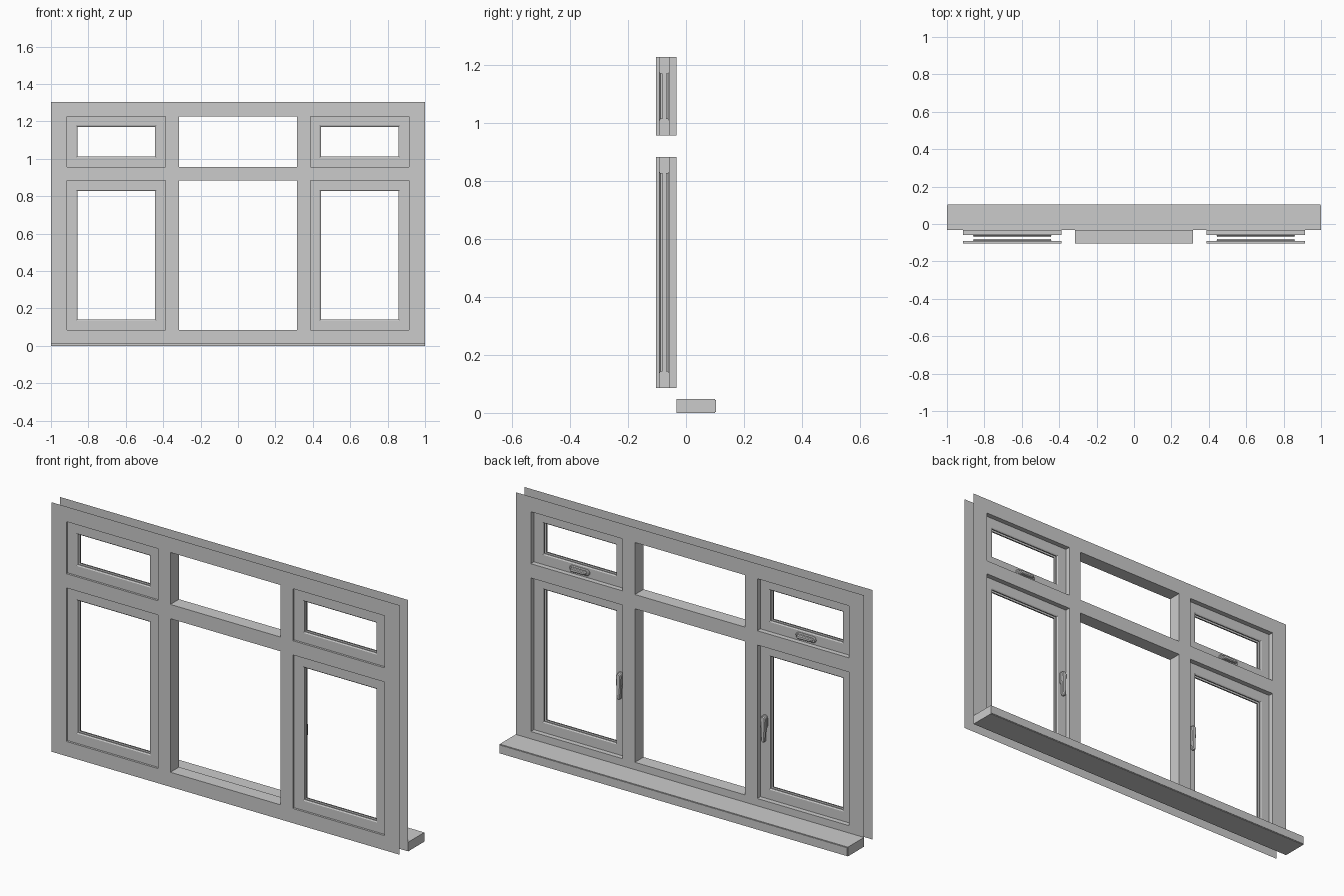
import bpy, bmesh, math

if "Cube" in bpy.data.objects:
    bpy.data.objects.remove(bpy.data.objects["Cube"])

FRONT, BACK = -0.103, -0.032          # frame skins
S_FRONT, S_BACK = -0.092, -0.058      # sash faces
COLS = [(-0.914, -0.387), (-0.316, 0.316), (0.387, 0.914)]
ROWS = [(0.086, 0.883), (0.957, 1.227)]


def make_object(name, bm):
    me = bpy.data.meshes.new(name)
    bm.to_mesh(me)
    bm.free()
    ob = bpy.data.objects.new(name, me)
    bpy.context.collection.objects.link(ob)
    return ob


def rect(col, row, inset, y):
    (x0, x1), (z0, z1) = col, row
    return [(x0 + inset, y, z0 + inset), (x1 - inset, y, z0 + inset),
            (x1 - inset, y, z1 - inset), (x0 + inset, y, z1 - inset)]


def sweep(bm, col, row, profile):
    """Sweep an (inset, y) profile, front to back, round a rectangle."""
    loops = [[bm.verts.new(p) for p in rect(col, row, i, y)] for i, y in profile]
    for a, b in zip(loops, loops[1:]):
        for k in range(4):
            n = (k + 1) % 4
            bm.faces.new((a[k], a[n], b[n], b[k]))


def skin(bm, y, flip):
    """Flat sheet with six window openings."""
    xs = [-1] + [v for c in COLS for v in c] + [1]
    zs = [0.01] + [v for r in ROWS for v in r] + [1.305]
    v = [[bm.verts.new((x, y, z)) for z in zs] for x in xs]
    for i in range(len(xs) - 1):
        for j in range(len(zs) - 1):
            if i % 2 and j % 2:
                continue
            f = [v[i][j], v[i + 1][j], v[i + 1][j + 1], v[i][j + 1]]
            bm.faces.new(f[::-1] if flip else f)


def capsule(bm, cx, cz, half, r_top, r_end, y0, y1, horizontal=False):
    """Rounded, tapered bar lying in the window plane, softened at its back edge."""
    loops = []
    for y, s in ((y0, 0), (y1 - 0.004, 0), (y1, 0.004)):
        pts = []
        for k in range(18):
            top = k < 9
            a = math.pi * (k if top else k - 1) / 8
            r = (r_top if top else r_end) - s
            c = (half - r_top) if top else -(half - r_end)
            u, w = r * math.cos(a), c + r * math.sin(a)
            if horizontal:
                u, w = w, -u
            pts.append(bm.verts.new((cx + u, y, cz + w)))
        loops.append(pts)
    for a, b in zip(loops, loops[1:]):
        for k in range(18):
            n = (k + 1) % 18
            bm.faces.new((a[k], a[n], b[n], b[k]))
    bm.faces.new(loops[-1])
    bm.faces.new(loops[0][::-1])
    bmesh.ops.recalc_face_normals(bm, faces=bm.faces)


# Fixed frame: front and back skins plus reveals of the openings
bm = bmesh.new()
skin(bm, FRONT, False)
skin(bm, BACK, True)
for ci, col in enumerate(COLS):
    for row in ROWS:
        if ci == 1:
            sweep(bm, col, row, [(0, FRONT), (0, BACK)])
        else:
            sweep(bm, col, row, [(0, FRONT), (0, S_FRONT)])
            sweep(bm, col, row, [(0, S_BACK), (0, BACK)])
make_object("window_frame", bm)

# Opening sashes: front and back rings with an open glazing groove
for side, col in (("left", COLS[0]), ("right", COLS[2])):
    for level, row in (("lower", ROWS[0]), ("upper", ROWS[1])):
        bm = bmesh.new()
        sweep(bm, col, row, [(0, S_FRONT), (0.05, S_FRONT), (0.056, S_FRONT + 0.004), (0.056, -0.081)])
        sweep(bm, col, row, [(0.056, -0.069), (0.056, S_BACK - 0.004), (0.05, S_BACK), (0, S_BACK)])
        make_object(f"{side}_{level}_sash", bm)

# Handles on the inside of the sashes
for side, s in (("left", -1), ("right", 1)):
    bm = bmesh.new()
    capsule(bm, s * 0.415, 0.485, 0.035, 0.014, 0.014, S_BACK, -0.049)
    capsule(bm, s * 0.415, 0.45, 0.068, 0.014, 0.010, -0.049, -0.034)
    make_object(f"{side}_casement_handle", bm)
    bm = bmesh.new()
    capsule(bm, s * 0.65, 0.983, 0.058, 0.016, 0.016, S_BACK, -0.050, True)
    capsule(bm, s * 0.65, 0.983, 0.045, 0.010, 0.008, -0.050, -0.036, True)
    make_object(f"{side}_vent_handle", bm)

# Inner window sill with small bevel on its room-side edges
bm = bmesh.new()
bmesh.ops.create_cube(bm, size=1)
for v in bm.verts:
    v.co = (v.co.x * 2, 0.0355 + v.co.y * 0.135, 0.024 + v.co.z * 0.048)
edges = [e for e in bm.edges if all(v.co.y > 0.05 for v in e.verts)]
bmesh.ops.bevel(bm, geom=edges, offset=0.003, segments=2, affect='EDGES')
make_object("window_sill", bm)
